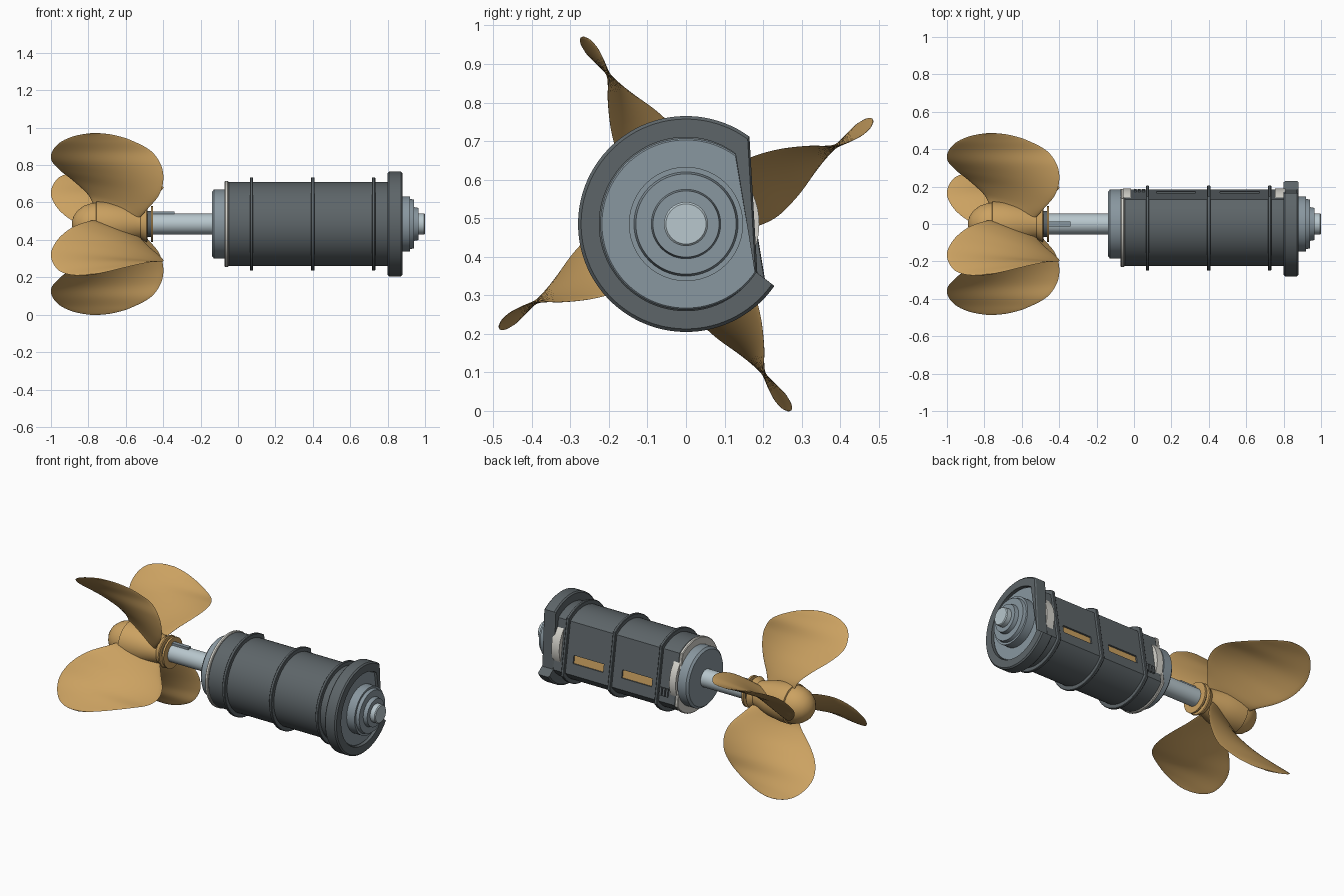
import bpy, bmesh, math
from mathutils import Matrix, Vector

if "Cube" in bpy.data.objects:
    bpy.data.objects.remove(bpy.data.objects["Cube"])

C = 0.485                      # height of the shaft axis
A0, A1 = 54, 325               # arc limits of the housing; the rest is a flat


def mat(name, rgb):
    m = bpy.data.materials.new(name)
    m.diffuse_color = (*rgb, 1)
    m.use_nodes = True
    m.node_tree.nodes["Principled BSDF"].inputs["Base Color"].default_value = m.diffuse_color
    return m


GOLD = mat("bronze", (0.60, 0.36, 0.12))
DARK = mat("dark_grey", (0.11, 0.13, 0.14))
STEEL = mat("blue_steel", (0.25, 0.31, 0.35))
LIGHT = mat("light_steel", (0.48, 0.57, 0.61))
CREAM = mat("pale_seal", (0.66, 0.65, 0.60))


def finish(name, bm, m, smooth=True):
    bmesh.ops.remove_doubles(bm, verts=bm.verts, dist=1e-5)
    bmesh.ops.recalc_face_normals(bm, faces=bm.faces)
    me = bpy.data.meshes.new(name)
    bm.to_mesh(me)
    bm.free()
    ob = bpy.data.objects.new(name, me)
    bpy.context.collection.objects.link(ob)
    me.materials.append(m)
    bpy.ops.object.select_all(action='DESELECT')
    ob.select_set(True)
    bpy.context.view_layer.objects.active = ob
    if smooth:
        bpy.ops.object.shade_smooth_by_angle(angle=math.radians(32))
    return ob


def skin(bm, rings):
    """Join equal closed rings of points with quads."""
    vs = [[bm.verts.new(p) for p in ring] for ring in rings]
    n = len(vs[0])
    for a, b in zip(vs, vs[1:]):
        for i in range(n):
            bm.faces.new((a[i], a[(i + 1) % n], b[(i + 1) % n], b[i]))
    return vs


def lathe(name, profile, m, segs=96):
    """Revolve (x, radius) points about the shaft axis."""
    bm = bmesh.new()
    ang = [2 * math.pi * i / segs for i in range(segs)]
    rings = [[(x, r * math.cos(a), C + r * math.sin(a)) for a in ang] for x, r in profile]
    vs = skin(bm, rings)
    bm.faces.new(vs[0])
    bm.faces.new(vs[-1])
    return finish(name, bm, m)


def arc(r, hook=False, n=72):
    """Circle with a flat on the back side; hook adds the overhanging lower end."""
    pts = []
    for i in range(n + 1):
        a = math.radians(A0 + (A1 - A0) * i / n)
        pts.append((r * math.cos(a), r * math.sin(a)))
    pts.append((0.185, -0.127) if hook else ((pts[0][0] + pts[-1][0]) / 2, (pts[0][1] + pts[-1][1]) / 2))
    return pts


def d_prism(name, x0, x1, r, m, inner=0, hook=False, bevel=0.004):
    """Extrude the flat-sided circle along x, optionally hollow."""
    bm = bmesh.new()
    out = arc(r, hook)

    def ring(x, pts, s=1.0):
        return [(x, p[0] * s, C + p[1] * s) for p in pts]
    s = 1 - bevel / r
    rings = [ring(x0, out, s), ring(x0 + bevel, out), ring(x1 - bevel, out), ring(x1, out, s)]
    if inner:
        hole = arc(inner)
        hole = [(y * 0.97 if y > 0 else y, z) for y, z in hole]
        rings += [ring(x1, hole), ring(x0, hole), ring(x0, out, s)]
    vs = skin(bm, rings)
    if not inner:
        bm.faces.new(vs[0])
        bm.faces.new(vs[-1])
    return finish(name, bm, m)


# Frame of the flat face on the back of the housing
R = 0.225
TOP = Vector((R * math.cos(math.radians(A0)), R * math.sin(math.radians(A0))))
BOT = Vector((R * math.cos(math.radians(A1)), R * math.sin(math.radians(A1))))
UP = (TOP - BOT).normalized()
TILT = math.atan2(UP.y, UP.x) - math.pi / 2


def flat_box(name, x0, x1, f, height, depth, m, sink=0.0):
    """Box lying on the flat, at fraction f of the way up."""
    p = BOT.lerp(TOP, f) - Vector((UP.y, -UP.x)) * sink
    bm = bmesh.new()
    bmesh.ops.create_cube(bm, size=1, matrix=Matrix.Translation(((x0 + x1) / 2, p.x, C + p.y))
                          @ Matrix.Rotation(TILT, 4, 'X') @ Matrix.Diagonal((x1 - x0, depth, height, 1)))
    return finish(name, bm, m, False)


# Propeller hub, shaft and retaining rings
lathe("propeller_hub", [(-0.888, 0.008), (-0.88, 0.04), (-0.86, 0.07), (-0.825, 0.097), (-0.78, 0.112),
                        (-0.76, 0.112), (-0.757, 0.12), (-0.70, 0.118), (-0.62, 0.106), (-0.55, 0.086),
                        (-0.52, 0.08), (-0.49, 0.098), (-0.485, 0.094), (-0.485, 0.05)], GOLD)
lathe("drive_shaft", [(-0.50, 0.055), (-0.10, 0.055)], LIGHT)
lathe("shaft_nut", [(-0.488, 0.07), (-0.466, 0.07)], DARK, 48)
lathe("thrust_ring", [(-0.466, 0.095), (-0.454, 0.095)], GOLD)
bm = bmesh.new()
bmesh.ops.create_cube(bm, size=1, matrix=Matrix.Translation((-0.40, 0, C + 0.055)) @ Matrix.Diagonal((0.12, 0.026, 0.024, 1)))
finish("shaft_key", bm, STEEL, False)

# Blade sections: radius, trailing x, leading x, tangential offset of each edge
SECT = [(0.07, -0.77, -0.52, -0.06, 0.05), (0.13, -0.80, -0.48, -0.085, 0.065),
        (0.21, -0.88, -0.425, -0.095, 0.075), (0.29, -0.955, -0.40, -0.072, 0.062),
        (0.37, -0.998, -0.41, -0.033, 0.032), (0.44, -0.992, -0.465, -0.004, -0.004),
        (0.50, -0.955, -0.57, 0.018, -0.012), (0.535, -0.90, -0.66, 0.022, -0.006),
        (0.551, -0.84, -0.73, 0.018, 0.004), (0.555, -0.79, -0.77, 0.012, 0.010)]


def smooth_sections(rows, steps=5):
    """Catmull-Rom interpolation between the blade sections."""
    rows = [rows[0]] + rows + [rows[-1]]
    for k in range(1, len(rows) - 2):
        for s in range(steps):
            t = s / steps
            yield [0.5 * (2 * b + (c - a) * t + (2 * a - 5 * b + 4 * c - d) * t * t
                          + (3 * b - a - 3 * c + d) * t ** 3)
                   for a, b, c, d in zip(*rows[k - 1:k + 3])]
    yield rows[-1]


def blade(name, deg):
    a = math.radians(deg)
    er, et = Vector((0, math.cos(a), math.sin(a))), Vector((0, -math.sin(a), math.cos(a)))
    n = 28
    rings = []
    for r, x0, x1, t0, t1 in smooth_sections(SECT):
        chord = Vector((x1 - x0, t1 - t0))
        nrm = Vector((-chord.y, chord.x)).normalized()
        thick = 0.003 + 0.011 * (1 - r / 0.56)
        ring = []
        for i in range(n):
            q = 2 * math.pi * i / n
            f = 0.5 - 0.5 * math.cos(q)
            h = thick * math.sin(q)
            x, t = x0 + chord.x * f + nrm.x * h, t0 + chord.y * f + nrm.y * h
            ring.append(Vector((x, 0, C)) + er * r + et * t)
        rings.append(ring)
    bm = bmesh.new()
    vs = skin(bm, rings)
    bm.faces.new(vs[0])
    bm.faces.new(vs[-1])
    finish(name, bm, GOLD)


for i in range(4):
    blade(f"propeller_blade_{i + 1}", 28 + 90 * i)

# Front collar and pale seals showing past the flat at both ends
lathe("front_collar", [(-0.14, 0.05), (-0.14, 0.172), (-0.128, 0.185), (-0.07, 0.185), (-0.07, 0.05)], STEEL)
d_prism("front_seal_flange", -0.072, -0.052, 0.23, CREAM)
lathe("front_seal", [(-0.06, 0.19), (-0.015, 0.19)], CREAM)
lathe("rear_seal", [(0.755, 0.19), (0.81, 0.19)], CREAM)

# Motor housing with two winding slots cut in the flat
body = d_prism("motor_housing", -0.052, 0.805, R, DARK)
for i, (x0, x1) in enumerate([(0.12, 0.33), (0.46, 0.67)]):
    cut = flat_box("slot_cutter", x0, x1, 0.3, 0.05, 0.05, DARK)
    cut.hide_render = True
    bpy.context.view_layer.objects.active = body
    mod = body.modifiers.new("slot", 'BOOLEAN')
    mod.operation, mod.object, mod.solver = 'DIFFERENCE', cut, 'EXACT'
    bpy.ops.object.modifier_apply(modifier=mod.name)
    bpy.data.objects.remove(cut)
    flat_box(f"winding_{i + 1}", x0, x1, 0.3, 0.05, 0.02, GOLD, 0.02)

# Terminal blocks beside the front seal
for i in range(3):
    flat_box(f"terminal_{i + 1}", 0.0 + i * 0.022, 0.014 + i * 0.022, 0.2, 0.05, 0.02, DARK)

# Clamp bands around the housing
for i, x in enumerate((0.072, 0.40, 0.725)):
    d_prism(f"clamp_band_{i + 1}", x - 0.009, x + 0.009, 0.25, DARK, bevel=0.003)

# Rear flange, recessed end plate and stepped shaft end
d_prism("rear_flange", 0.80, 0.88, 0.28, DARK, inner=0.225, hook=True, bevel=0.008)
d_prism("end_plate", 0.80, 0.865, 0.222, STEEL)
lathe("rear_bearing", [(0.85, 0.148), (0.92, 0.148), (0.92, 0.135), (0.94, 0.13), (0.94, 0.09),
                       (0.965, 0.086), (0.965, 0.05)], STEEL)
lathe("shaft_end", [(0.95, 0.057), (0.995, 0.057), (1.0, 0.052)], LIGHT)
